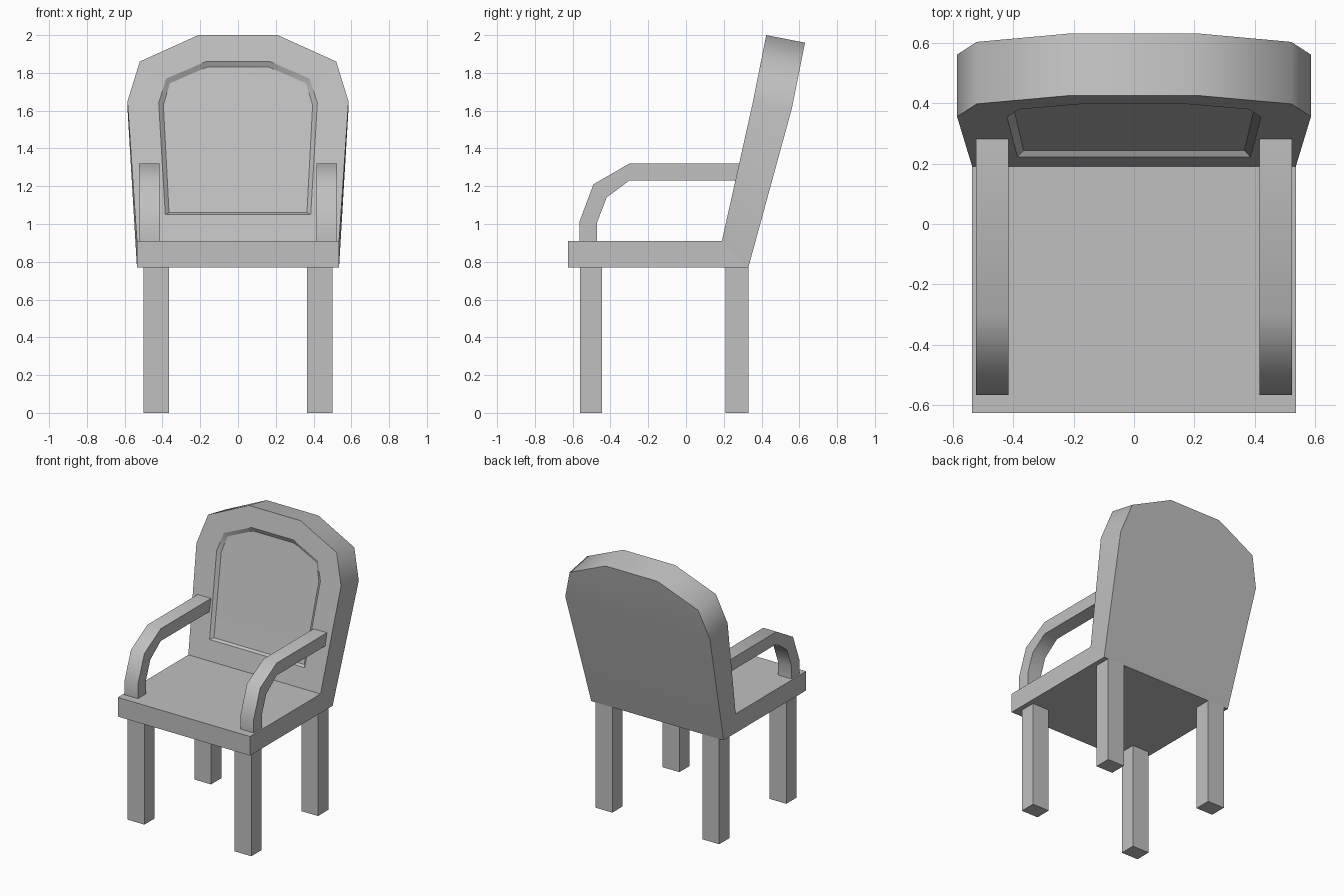
import bpy, bmesh, math

cube = bpy.data.objects.get("Cube")
if cube:
    bpy.data.objects.remove(cube, do_unlink=True)

GREY = (0.53, 0.53, 0.53, 1.0)
mat = bpy.data.materials.new("plain grey")
mat.use_nodes = True
mat.diffuse_color = GREY
mat.node_tree.nodes["Principled BSDF"].inputs["Base Color"].default_value = GREY


def finish(name, bm, smooth_angle, hard=()):
    """Shade smooth below the given angle and turn the bmesh into an object."""
    bmesh.ops.recalc_face_normals(bm, faces=bm.faces)
    for f in bm.faces:
        f.smooth = True
    for e in bm.edges:
        e.smooth = e not in hard and e.calc_face_angle(0) < math.radians(smooth_angle)
    mesh = bpy.data.meshes.new(name)
    bm.to_mesh(mesh)
    bm.free()
    mesh.materials.append(mat)
    obj = bpy.data.objects.new(name, mesh)
    bpy.context.collection.objects.link(obj)


def prism(name, profile, x0, x1, smooth_angle=30):
    """Extrude a (y, z) side profile across the chair from x0 to x1."""
    bm = bmesh.new()
    face = bm.faces.new([bm.verts.new((x0, y, z)) for y, z in profile])
    moved = bmesh.ops.extrude_face_region(bm, geom=[face], use_keep_orig=True)["geom"]
    bmesh.ops.translate(bm, vec=(x1 - x0, 0, 0),
                        verts=[g for g in moved if isinstance(g, bmesh.types.BMVert)])
    finish(name, bm, smooth_angle)


def front_y(z):
    """Front surface of the leaning back, bent at the shoulder."""
    return 0.19 + (z - 0.91) * 0.223 if z < 1.65 else 0.355 + (z - 1.65) * 0.2


# Seat, with a slanted rear end where the back joins
prism("seat", [(-0.625, 0.77), (0.33, 0.77), (0.19, 0.91), (-0.625, 0.91)], -0.535, 0.535)

# Legs and bent arms on both sides
arm_profile = [(-0.565, 0.91), (-0.565, 1.01), (-0.49, 1.21), (-0.30, 1.32),
               (front_y(1.32), 1.32), (front_y(1.23), 1.23),
               (-0.30, 1.23), (-0.42, 1.14), (-0.47, 1.01), (-0.47, 0.91)]
for side, s in (("left", 1), ("right", -1)):
    for place, y0, y1 in (("front", -0.56, -0.445), ("back", 0.21, 0.33)):
        prism(f"{side}_{place}_leg", [(y0, 0), (y1, 0), (y1, 0.77), (y0, 0.77)],
              s * 0.365, s * 0.50)
    prism(f"{side}_arm", arm_profile, s * 0.415, s * 0.523, 55)

# Back: loops run from the rear outline to the front rim, opening and sunk panel
outer = [(0.535, 0.91), (0.585, 1.65), (0.52, 1.86), (0.21, 2.0)]
opening = [(0.385, 1.05), (0.42, 1.64), (0.38, 1.77), (0.17, 1.86)]
panel = [(0.365, 1.06), (0.395, 1.63), (0.36, 1.745), (0.165, 1.83)]
front = [(x, front_y(z), z) for x, z in outer]
rear = [(0.535, 0.33, 0.77)] + [(x, y + 0.205, z - 0.04) for x, y, z in front[1:]]
loops = [rear, front,
         [(x, front_y(z), z) for x, z in opening],
         [(x, front_y(z) + 0.02, z) for x, z in panel]]

bm = bmesh.new()
rings = []
for half in loops:
    full = half + [(-x, y, z) for x, y, z in reversed(half)]
    rings.append([bm.verts.new(p) for p in full])
for a, b in zip(rings, rings[1:]):
    for i in range(len(a)):
        j = (i + 1) % len(a)
        bm.faces.new((a[i], a[j], b[j], b[i]))
for ring in (rings[0], rings[-1]):
    bm.faces.new((ring[0], ring[1], ring[-2], ring[-1]))
    bm.faces.new(ring[1:-1])
hard = {bm.edges.get((r[i - 1], r[i])) for r in rings for i in range(len(r))}
finish("back", bm, 55, hard)
